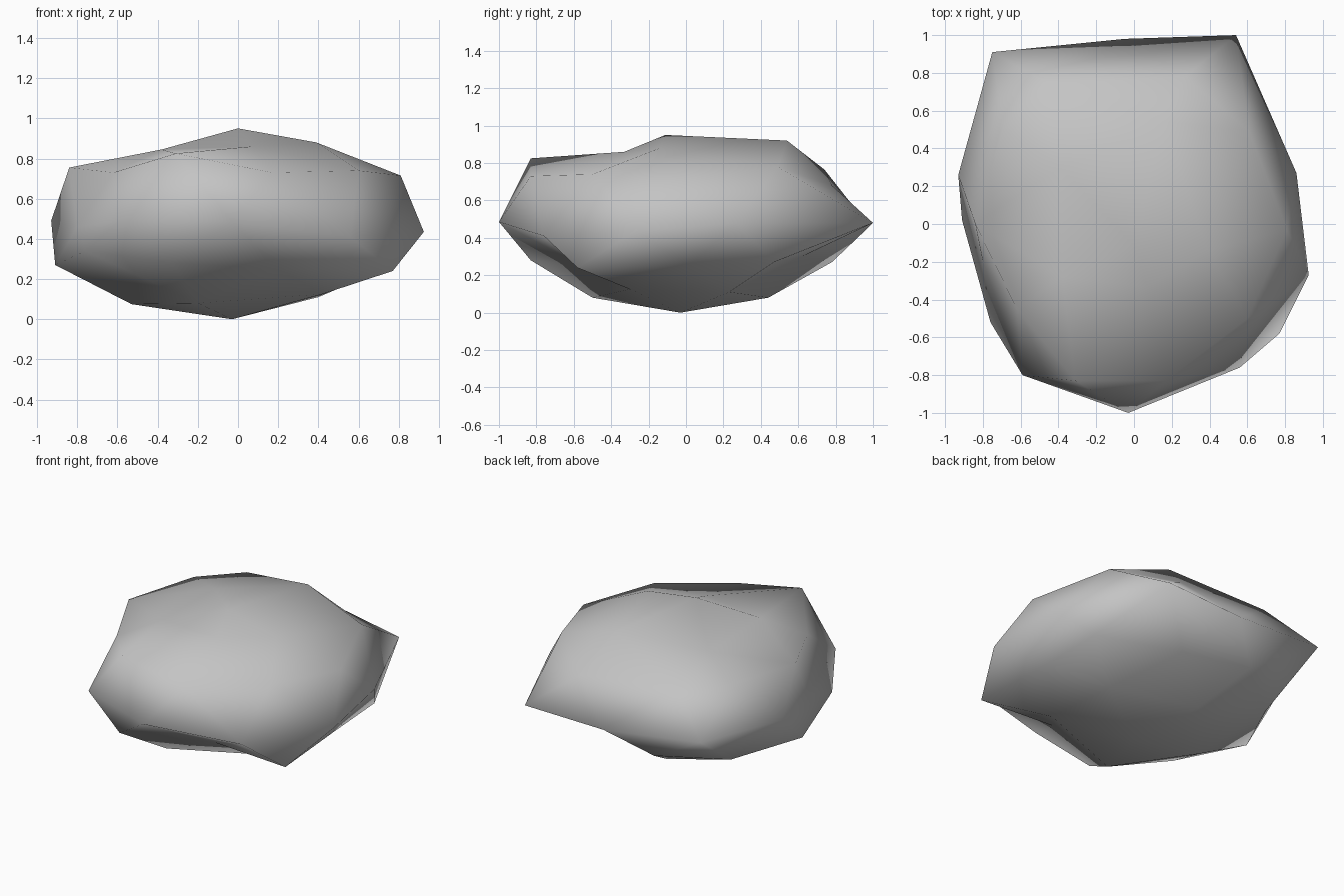
import bpy
import bmesh
from mathutils import Vector

# Remove the default cube
default_cube = bpy.data.objects.get("Cube")
if default_cube:
    bpy.data.objects.remove(default_cube, do_unlink=True)


def make_material(name, colour):
    material = bpy.data.materials.new(name)
    material.use_nodes = True
    material.diffuse_color = colour
    shader = material.node_tree.nodes["Principled BSDF"]
    shader.inputs["Base Color"].default_value = colour
    shader.inputs["Roughness"].default_value = 0.9
    return material


def pull_corners(mesh, corners):
    """Move the closest unshaped corner of the boulder to each given place."""
    remaining = list(mesh.verts)
    for corner in corners:
        target = Vector(corner)
        closest = min(remaining, key=lambda vert: (vert.co - target).length)
        closest.co = target
        remaining.remove(closest)


# Chipped corners that break up the regular boulder
crown_corners = [
    (0, -.11, .95), (.39, -.14, .88), (.16, .54, .92),
    (-.39, .3, .835), (-.38, -.28, .845), (.07, -.33, .86),
]
shoulder_corners = [
    (.81, -.03, .715), (.61, .49, .78), (.27, .78, .68),
    (-.45, .74, .765), (-.69, .5, .76), (-.84, 0, .755),
    (-.62, -.45, .73), (-.31, -.83, .825), (.17, -.83, .73), (.6, -.5, .74),
]
rim_corners = [
    (.86, .27, .48), (.54, 1, .48), (-.05, .98, .46), (-.75, .91, .53),
    (-.93, .26, .49), (-.8, -.2, .46), (-.59, -.8, .49), (-.03, -1, .485),
    (.56, -.76, .41), (.925, -.27, .435),
]
underside_corners = [
    (.77, -.58, .24), (.73, .02, .25), (.72, .47, .27), (.12, .62, .3),
    (-.3, .78, .27), (-.68, .48, .23), (-.91, .02, .27), (-.76, -.52, .34),
    (-.33, -.83, .28), (.2, -.55, .25),
]
base_corners = [
    (.42, -.3, .125), (.4, .23, .11), (-.53, 0, .075),
    (-.16, .44, .08), (-.2, -.5, .08), (-.03, -.03, 0),
]

# Boulder: a flattened low-poly ball with irregular corners
mesh = bmesh.new()
bmesh.ops.create_icosphere(mesh, subdivisions=2, radius=1)
bmesh.ops.scale(mesh, vec=(.95, .95, .47), verts=mesh.verts)
bmesh.ops.translate(mesh, vec=(0, 0, .475), verts=mesh.verts)
pull_corners(mesh, crown_corners + shoulder_corners + rim_corners
             + underside_corners + base_corners)
bmesh.ops.recalc_face_normals(mesh, faces=mesh.faces)
for face in mesh.faces:
    face.smooth = True

boulder_data = bpy.data.meshes.new("boulder")
mesh.to_mesh(boulder_data)
mesh.free()
boulder_data.materials.append(make_material("stone grey", (.55, .55, .55, 1)))
boulder = bpy.data.objects.new("boulder", boulder_data)
bpy.context.collection.objects.link(boulder)
